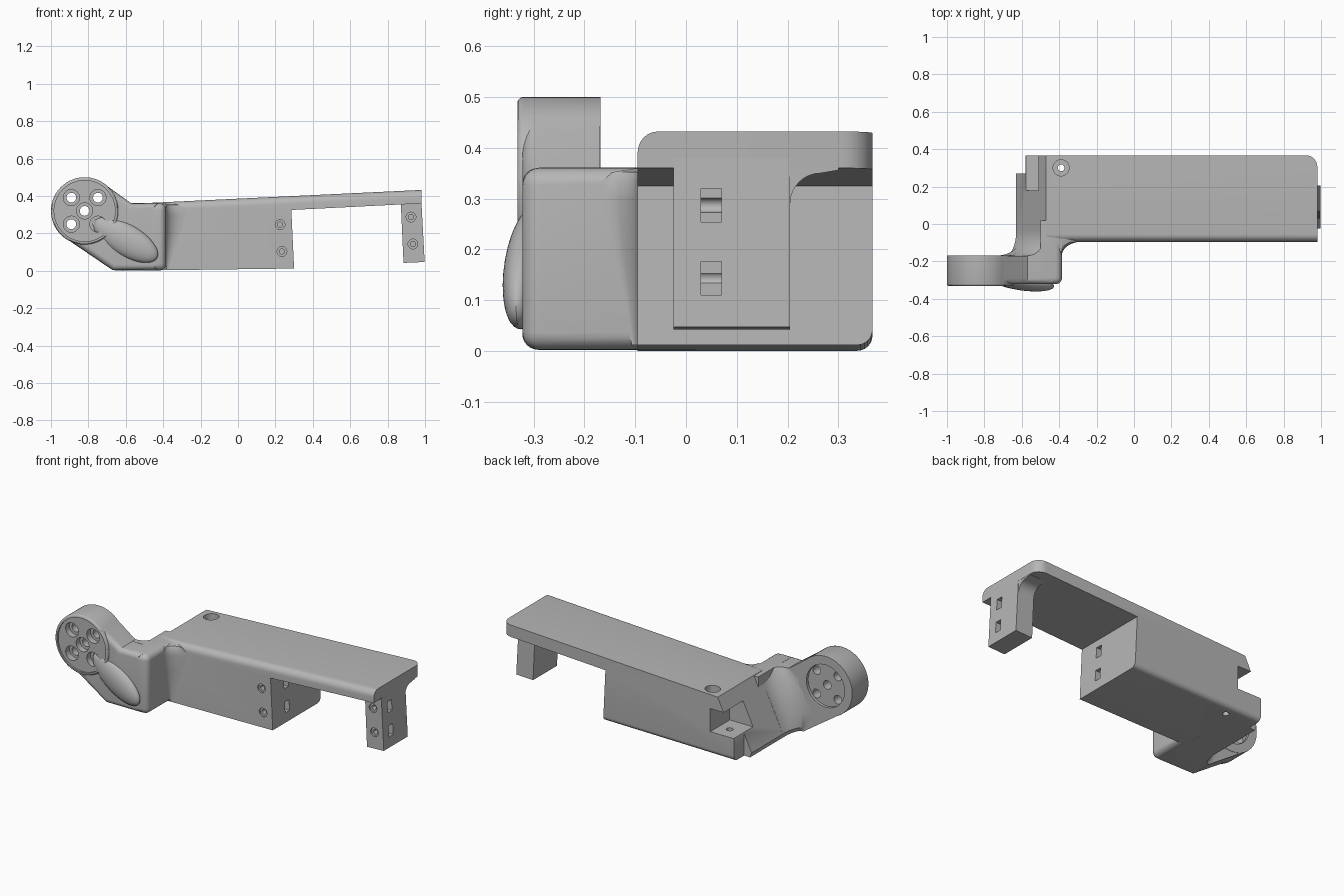
import bpy, bmesh
from math import sin, cos, pi, radians
from mathutils import Matrix, Vector

if "Cube" in bpy.data.objects:
    bpy.data.objects.remove(bpy.data.objects["Cube"])

grey = bpy.data.materials.new("grey plastic")
grey.use_nodes = True
grey.diffuse_color = (0.47, 0.47, 0.47, 1)
grey.node_tree.nodes["Principled BSDF"].inputs["Base Color"].default_value = (0.47, 0.47, 0.47, 1)


def make(name, bm):
    bmesh.ops.recalc_face_normals(bm, faces=bm.faces)
    me = bpy.data.meshes.new(name)
    bm.to_mesh(me)
    bm.free()
    me.materials.append(grey)
    ob = bpy.data.objects.new(name, me)
    bpy.context.collection.objects.link(ob)
    return ob


def loft(rings):
    """Skin a stack of equal rings and cap both ends."""
    bm = bmesh.new()
    loops = [[bm.verts.new(p) for p in ring] for ring in rings]
    for a, b in zip(loops, loops[1:]):
        for i in range(len(a)):
            j = (i + 1) % len(a)
            bm.faces.new((a[i], a[j], b[j], b[i]))
    bm.faces.new(loops[0])
    bm.faces.new(loops[-1])
    bmesh.ops.recalc_face_normals(bm, faces=bm.faces)
    return bm


def prism(profile, y0, y1):
    return loft([[(x, y, z) for x, z in profile] for y in (y0, y1)])


def bevel(bm, rule, width, segments=6):
    """Round every edge whose two ends both satisfy the rule."""
    edges = [e for e in bm.edges if all(rule(v.co) for v in e.verts)]
    bmesh.ops.bevel(bm, geom=edges, offset=width, segments=segments,
                    profile=0.5, affect='EDGES', clamp_overlap=True)


def block(x0, x1, y0, y1, z0, z1):
    return prism([(x0, z0), (x1, z0), (x1, z1), (x0, z1)], y0, y1)


def rod(centre, radius, length, axis, segments=32):
    bm = bmesh.new()
    turn = Matrix.Rotation(pi / 2, 4, 'X') if axis == 'Y' else Matrix()
    bmesh.ops.create_cone(bm, cap_ends=True, segments=segments, radius1=radius,
                          radius2=radius, depth=length,
                          matrix=Matrix.Translation(centre) @ turn)
    return bm


def combine(ob, bm, operation='DIFFERENCE'):
    tool = make("cutter", bm)
    tool.hide_render = True
    mod = ob.modifiers.new("combine", 'BOOLEAN')
    mod.operation = operation
    mod.solver = 'EXACT'
    mod.object = tool
    bpy.context.view_layer.objects.active = ob
    bpy.ops.object.modifier_apply(modifier=mod.name)
    bpy.data.objects.remove(tool)


parts = []

# Main body: long sloping plate over a deep block, with a raked end
BACK, FRONT = 0.367, -0.095
bm = prism([(-0.62, 0), (0.3, 0.012), (0.285, 0.325), (0.98, 0.36),
            (0.98, 0.432), (-0.47, 0.363), (-0.63, 0.03)], FRONT, BACK)
bevel(bm, lambda c: c.x > 0.9 and c.y > 0.3, 0.06)
bevel(bm, lambda c: c.y < FRONT + 0.001 and ((c.x > 0.9 and c.z > 0.42) or (c.x < -0.46 and c.z > 0.3)), 0.04)
bevel(bm, lambda c: c.y > BACK - 0.001 and c.z < 0.02, 0.04)
body = make("body", bm)
parts.append(body)

# Cable pocket, trimmed corner and top screw hole
combine(body, block(-0.75, -0.42, 0.18, 0.5, 0.14, 0.28))
combine(body, block(-0.75, -0.58, 0.27, 0.5, -0.1, 0.5))
combine(body, rod((-0.39, 0.3, 0.4), 0.043, 0.16, 'Z'))
combine(body, rod((-0.39, 0.3, 0.3), 0.018, 0.8, 'Z'))
combine(body, rod((-0.49, 0.28, 0.12), 0.02, 0.12, 'Z'))

# End leg with a curved brace up to the plate
bm = prism([(0.87, 0.37), (0.885, 0.042), (0.998, 0.047), (0.98, 0.38)], -0.025, 0.205)
leg = make("end_leg", bm)
parts.append(leg)
arc = [(0.265 - 0.06 * cos(a), 0.29 + 0.06 * sin(a)) for a in [i * pi / 16 for i in range(9)]]
brace = [(0.2, 0.29)] + arc + [(0.3, 0.356), (0.3, 0.375), (0.2, 0.375)]
parts.append(make("leg_brace", loft([[(x, y, z) for y, z in brace] for x in (0.873, 0.979)])))

# Nut slots and the screw holes that meet them
for ob, face, hole_x, drop, front in ((body, 0.29, 0.23, 0.04, FRONT), (leg, 0.985, 0.93, 0, -0.025)):
    for z in (0.287, 0.143):
        combine(ob, block(face - 0.06, face + 0.05, 0.03, 0.07, z - 0.033 - drop, z + 0.033 - drop))
        x = hole_x + (0.005 if z < 0.2 else -0.005)
        combine(ob, rod((x, front, z - drop), 0.026, 0.02, 'Y'))
        combine(ob, rod((x, front + 0.05, z - drop), 0.014, 0.12, 'Y', 20))

# Joint arm: teardrop outline sweeping from the hub to the shoulder
HX, HZ, R = -0.82, 0.32, 0.178
sweep = [radians(54.4 + i * (236.2 - 54.4) / 40) for i in range(41)]
outline = [(HX + R * cos(a), HZ + R * sin(a)) for a in sweep]
outline += [(-0.67, 0.003), (-0.43, 0.003), (-0.43, 0.36), (-0.57, 0.36)]
bm = prism(outline, -0.322, -0.17)
bevel(bm, lambda c: c.y < -0.3, 0.03)
arm = make("joint_arm", bm)
parts.append(arm)

# Hub drum with a recessed face, bolt holes and a rear recess
bm = rod((HX, -0.25, HZ), R + 0.002, 0.164, 'Y', 64)
bevel(bm, lambda c: c.y < -0.3, 0.012, 3)
combine(arm, bm, 'UNION')
combine(arm, rod((HX, -0.335, HZ), 0.163, 0.026, 'Y', 64))
combine(arm, rod((HX, -0.165, HZ), 0.128, 0.04, 'Y', 64))
bolts = [(HX + i * 0.071, HZ + j * 0.071) for i in (-1, 1) for j in (-1, 1)]
for x, z in bolts + [(HX, HZ)]:
    combine(arm, rod((x, -0.32, z), 0.043, 0.07, 'Y'))
    combine(arm, rod((x, -0.25, z), 0.026, 0.4, 'Y'))

# Rounded shoulder box joining the arm to the body
bm = block(-0.5, -0.385, -0.322, 0.02, 0.002, 0.361)
bevel(bm, lambda c: c.x > -0.4 or c.y < -0.3, 0.035)
parts.append(make("shoulder", bm))

# Concave web behind the arm, blending it into the raked end
rings = []
for z, body_x, arm_x in ((0.002, -0.62, -0.66), (0.03, -0.63, -0.69), (0.12, -0.588, -0.74),
                         (0.24, -0.53, -0.7), (0.32, -0.49, -0.63), (0.361, -0.47, -0.57)):
    curve = []
    for i in range(11):
        a = i / 10 * pi / 2
        curve.append((arm_x + (body_x - arm_x) * sin(a), -0.04 - 0.13 * cos(a), z))
    rings.append([(-0.43, -0.03, z), (-0.43, -0.2, z), (arm_x, -0.2, z)] + curve + [(body_x, -0.03, z)])
parts.append(make("rear_web", loft(rings)))

# Concave fillet between the shoulder and the front of the body
rings = []
for z, r in ((0.012, 0.012), (0.1, 0.03), (0.2, 0.055), (0.3, 0.075), (0.335, 0.07), (0.352, 0.05), (0.36, 0.02)):
    end = -0.386 + 1.4 * r
    top_in = 0.02 if z > 0.355 else 0.0
    curve = [(end - 1.4 * r * sin(a), FRONT + top_in - r + r * cos(a), z) for a in [i * pi / 16 for i in range(9)]]
    rings.append([(-0.42, -0.05, z), (end, -0.05, z)] + curve + [(-0.42, FRONT + top_in - r, z)])
parts.append(make("front_fillet", loft(rings)))

# Leaf-shaped bulge on the front of the arm
bm = bmesh.new()
bmesh.ops.create_uvsphere(bm, u_segments=40, v_segments=24, radius=1)
turn = Matrix.Rotation(radians(-8), 4, 'Z') @ Matrix.Rotation(radians(30), 4, 'Y')
bmesh.ops.transform(bm, verts=bm.verts, matrix=Matrix.Translation(Vector((-0.6, -0.31, 0.165)))
                    @ turn @ Matrix.Diagonal((0.195, 0.045, 0.085, 1)))
parts.append(make("front_bulge", bm))

# Smooth the curved faces and keep the corners crisp
for ob in parts:
    bpy.ops.object.select_all(action='DESELECT')
    ob.select_set(True)
    bpy.context.view_layer.objects.active = ob
    bpy.ops.object.shade_smooth_by_angle(angle=radians(30))
